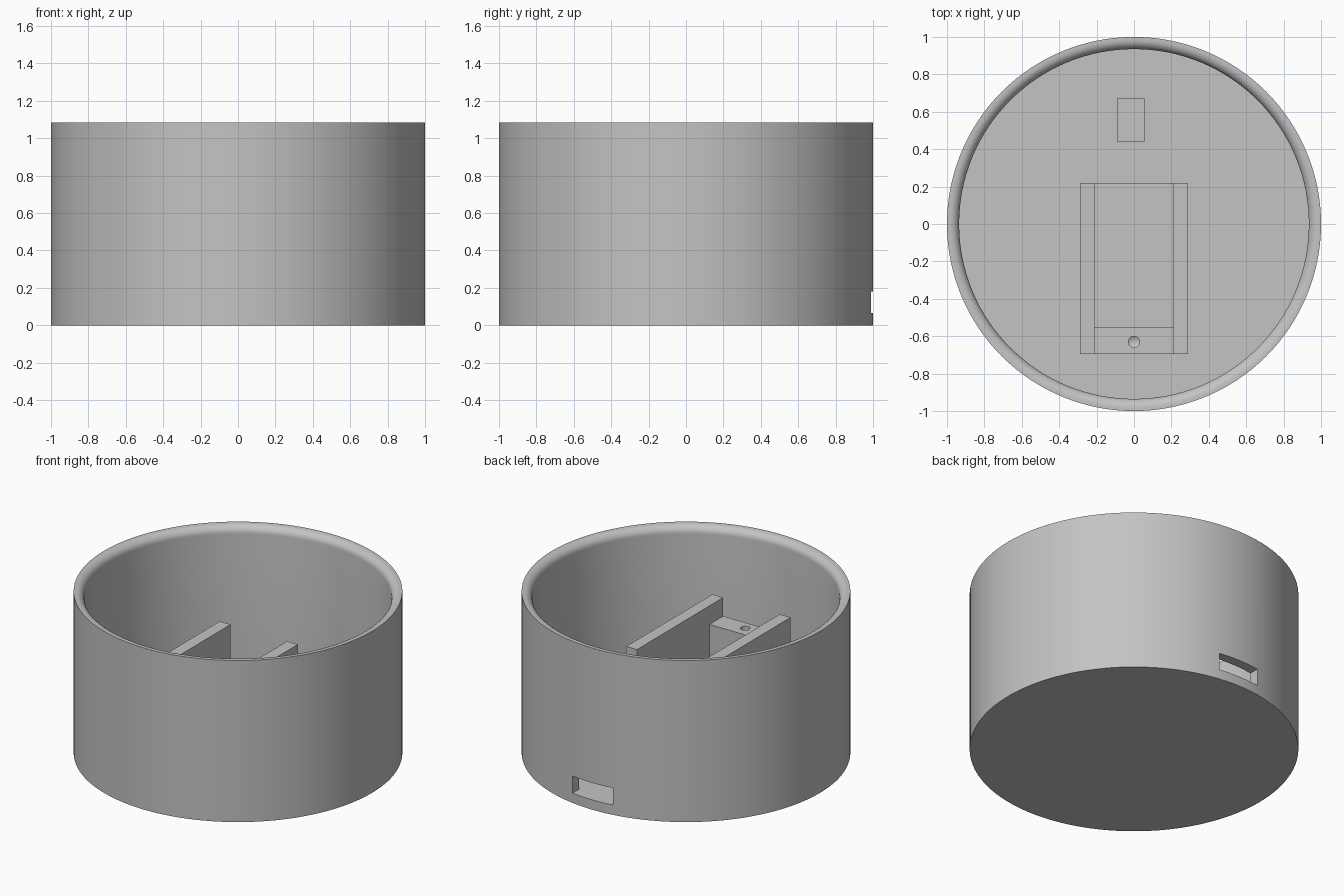
import bpy, bmesh, math
from mathutils import Vector

cube = bpy.data.objects.get("Cube")
if cube:
    bpy.data.objects.remove(cube, do_unlink=True)

FLOOR, HEIGHT, INNER = 0.065, 1.085, 0.935

grey = bpy.data.materials.new("plain_grey")
grey.use_nodes = True
colour = (0.55, 0.55, 0.55, 1)
grey.diffuse_color = colour
grey.node_tree.nodes["Principled BSDF"].inputs["Base Color"].default_value = colour


def finish(name, bm):
    bmesh.ops.recalc_face_normals(bm, faces=bm.faces)
    mesh = bpy.data.meshes.new(name)
    bm.to_mesh(mesh)
    bm.free()
    mesh.materials.append(grey)
    obj = bpy.data.objects.new(name, mesh)
    bpy.context.collection.objects.link(obj)
    return obj


def box(name, x, y, z):
    bm = bmesh.new()
    bmesh.ops.create_cube(bm, size=1)
    for v in bm.verts:
        v.co = [r[0] + (c + 0.5) * (r[1] - r[0]) for c, r in zip(v.co, (x, y, z))]
    return finish(name, bm)


def lathe(name, profile, steps, centre=(0, 0, 0)):
    bm = bmesh.new()
    verts = [bm.verts.new((r, 0, z)) for r, z in profile]
    edges = [bm.edges.new(pair) for pair in zip(verts, verts[1:])]
    bmesh.ops.spin(bm, geom=verts + edges, axis=(0, 0, 1), cent=(0, 0, 0),
                   angle=math.tau, steps=steps)
    bmesh.ops.remove_doubles(bm, verts=bm.verts, dist=0.0001)
    bmesh.ops.translate(bm, verts=bm.verts, vec=Vector(centre))
    return finish(name, bm)


def select(obj):
    bpy.ops.object.select_all(action="DESELECT")
    obj.select_set(True)
    bpy.context.view_layer.objects.active = obj


def cut(obj, cutter):
    mod = obj.modifiers.new("cut", "BOOLEAN")
    mod.operation = "DIFFERENCE"
    mod.solver = "EXACT"
    mod.object = cutter
    select(obj)
    bpy.ops.object.modifier_apply(modifier=mod.name)
    bpy.data.objects.remove(cutter, do_unlink=True)


# Round cup with a rounded inner lip
lip = 0.05
arc = [(INNER + lip * (1 - math.cos(a)), HEIGHT - lip * (1 - math.sin(a)))
       for a in (math.radians(90 * i / 8) for i in range(9))]
cup = lathe("cup", [(0, 0), (1, 0), (1, HEIGHT)] + arc[::-1] + [(INNER, FLOOR), (0, FLOOR)], 128)

# Cable slot through the back wall, level with the floor
cut(cup, box("slot_cutter", (-0.15, 0.15), (0.9, 1.1), (FLOOR + 0.001, 0.18)))
select(cup)
bpy.ops.object.shade_smooth_by_angle(angle=math.radians(30))

# Cradle: two side walls and a low base between them
for name, side in (("cradle_wall_left", 1), ("cradle_wall_right", -1)):
    box(name, sorted((side * 0.21, side * 0.29)), (-0.695, 0.22), (FLOOR, 0.72))
box("cradle_base", (-0.21, 0.21), (-0.55, 0.22), (FLOOR, 0.13))

# End block with a blind drilled screw hole
block = box("cradle_end_block", (-0.21, 0.21), (-0.695, -0.55), (FLOOR, 0.595))
cut(block, lathe("hole_cutter", [(0, 0.38), (0.03, 0.4), (0.03, 0.65), (0, 0.65)], 24, (0, -0.63, 0)))
select(block)
bpy.ops.object.shade_smooth_by_angle(angle=math.radians(30))

# Small post near the back
box("rear_post", (-0.09, 0.055), (0.44, 0.67), (FLOOR, 0.18))
